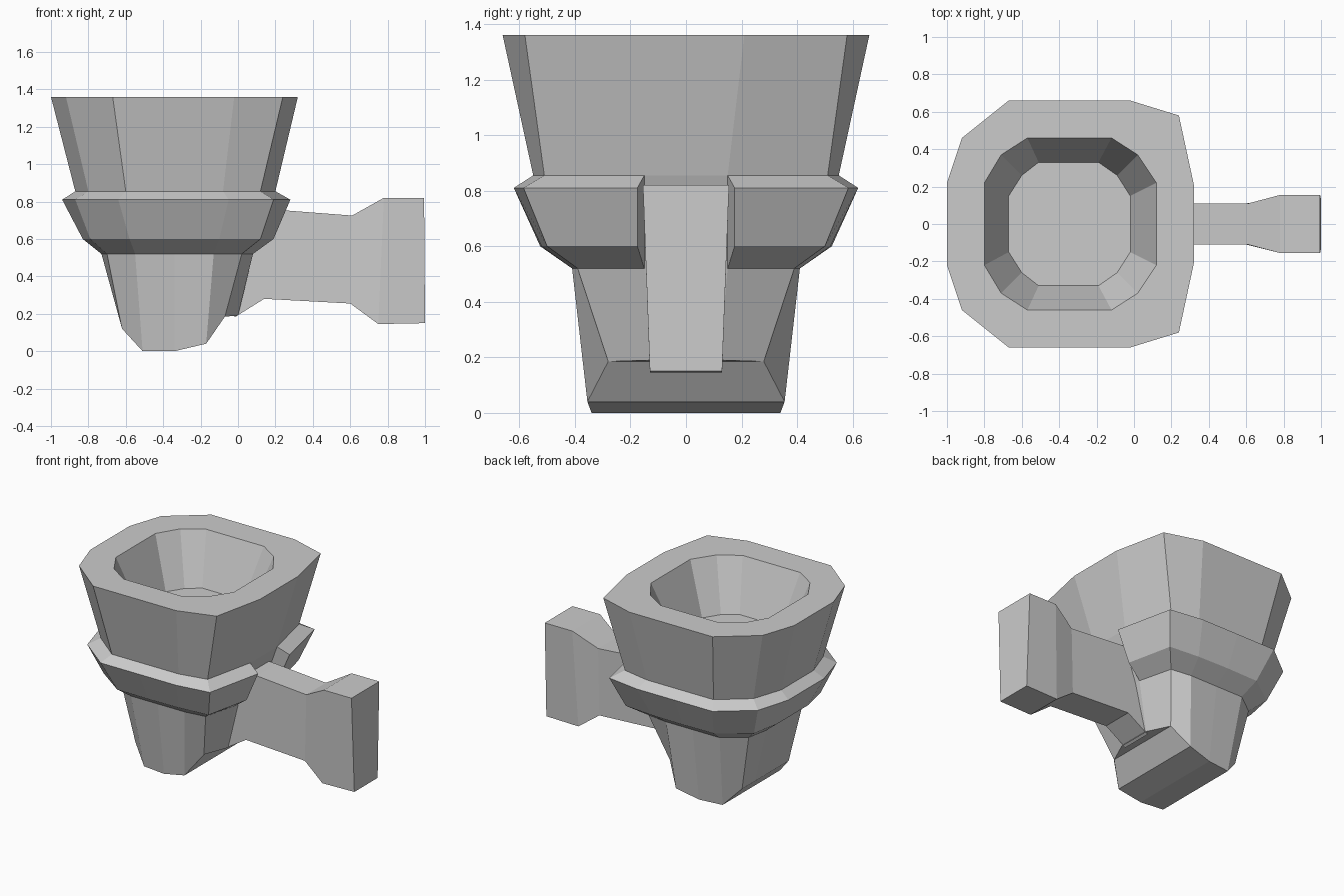
import bpy, bmesh

if "Cube" in bpy.data.objects:
    bpy.data.objects.remove(bpy.data.objects["Cube"])


def finish(name, bm):
    bmesh.ops.recalc_face_normals(bm, faces=bm.faces)
    me = bpy.data.meshes.new(name)
    bm.to_mesh(me)
    bm.free()
    ob = bpy.data.objects.new(name, me)
    bpy.context.collection.objects.link(ob)
    return ob


def half(xs, ys, z):
    """Half outline, back of the cup to the handle side; z is a number or list."""
    zs = z if isinstance(z, list) else [z] * len(xs)
    return list(zip(xs, ys, zs))


def bridge(bm, a, b):
    for i in range(len(a) - 1):
        bm.faces.new((a[i], a[i + 1], b[i + 1], b[i]))


def mirrored(bm, h):
    return [[bm.verts.new((x, s * y, z)) for x, y, z in h] for s in (1, -1)]


# Cup body: inner floor, inner rim, outer rim, waist, lower shoulder, rounded foot
floor = half([-.67, -.60, -.51, -.35, -.19, -.09, -.02],
             [.15, .26, .33, .33, .33, .26, .15], 1.01)
rim_in = half([-.80, -.71, -.57, -.34, -.12, .02, .12],
              [.22, .37, .46, .46, .46, .37, .22], 1.36)
rim_out = half([-1, -.92, -.67, -.34, -.02, .24, .32],
               [.22, .46, .66, .66, .66, .58, .21], 1.36)
waist = half([-.87, -.80, -.60, -.34, -.08, .12, .20],
             [.18, .39, .55, .55, .55, .51, .15], .855)
shoulder = half([-.73, -.70, -.55, -.34, -.13, .02, .08],
                [.15, .30, .41, .41, .41, .39, .15], .52)
foot = half([-.62, -.62, -.51, -.34, -.17, -.07, 0],
            [.12, .26, .32, .34, .355, .28, .12],
            [.12, .12, 0, 0, .04, .185, .19])

bm = bmesh.new()
rings = [mirrored(bm, r) for r in (floor, rim_in, rim_out, waist, shoulder, foot)]
for a, b in zip(rings, rings[1:]):
    for s in (0, 1):
        bridge(bm, a[s], b[s])
    for e in (0, -1):
        bm.faces.new((a[0][e], a[1][e], b[1][e], b[0][e]))
for r in (rings[0], rings[-1]):
    bridge(bm, r[0], r[1])
finish("cup_body", bm)

# Collar around the cup, open where the handle passes through
crest = half([-.94, -.87, -.64, -.34, -.05, .19, .28],
             [.20, .44, .62, .62, .62, .585, .175], .81)
lower = half([-.83, -.79, -.58, -.34, -.10, .12, .19],
             [.17, .37, .52, .525, .52, .50, .175], .60)
bm = bmesh.new()
rings = [mirrored(bm, r) for r in (waist, crest, lower, shoulder)]
for a, b in zip(rings, rings[1:]):
    for s in (0, 1):
        bridge(bm, a[s], b[s])
    bm.faces.new((a[0][0], a[1][0], b[1][0], b[0][0]))
for s in (0, 1):
    bm.faces.new([r[s][-1] for r in rings])
finish("collar", bm)

# Handle: stations of (top x, top z, bottom x, bottom z, top half width, bottom half width)
stations = [(.05, .765, -.02, .18, .11, .11),
            (.22, .755, .14, .28, .11, .11),
            (.61, .725, .60, .255, .11, .11),
            (.78, .82, .75, .145, .155, .13),
            (.995, .82, 1, .15, .155, .13)]
bm = bmesh.new()
loops = []
for xt, zt, xb, zb, wt, wb in stations:
    loops.append([bm.verts.new(p) for p in
                  ((xt, -wt, zt), (xt, wt, zt), (xb, wb, zb), (xb, -wb, zb))])
for a, b in zip(loops, loops[1:]):
    bridge(bm, a + a[:1], b + b[:1])
bm.faces.new(loops[0])
bm.faces.new(loops[-1])
finish("handle", bm)
